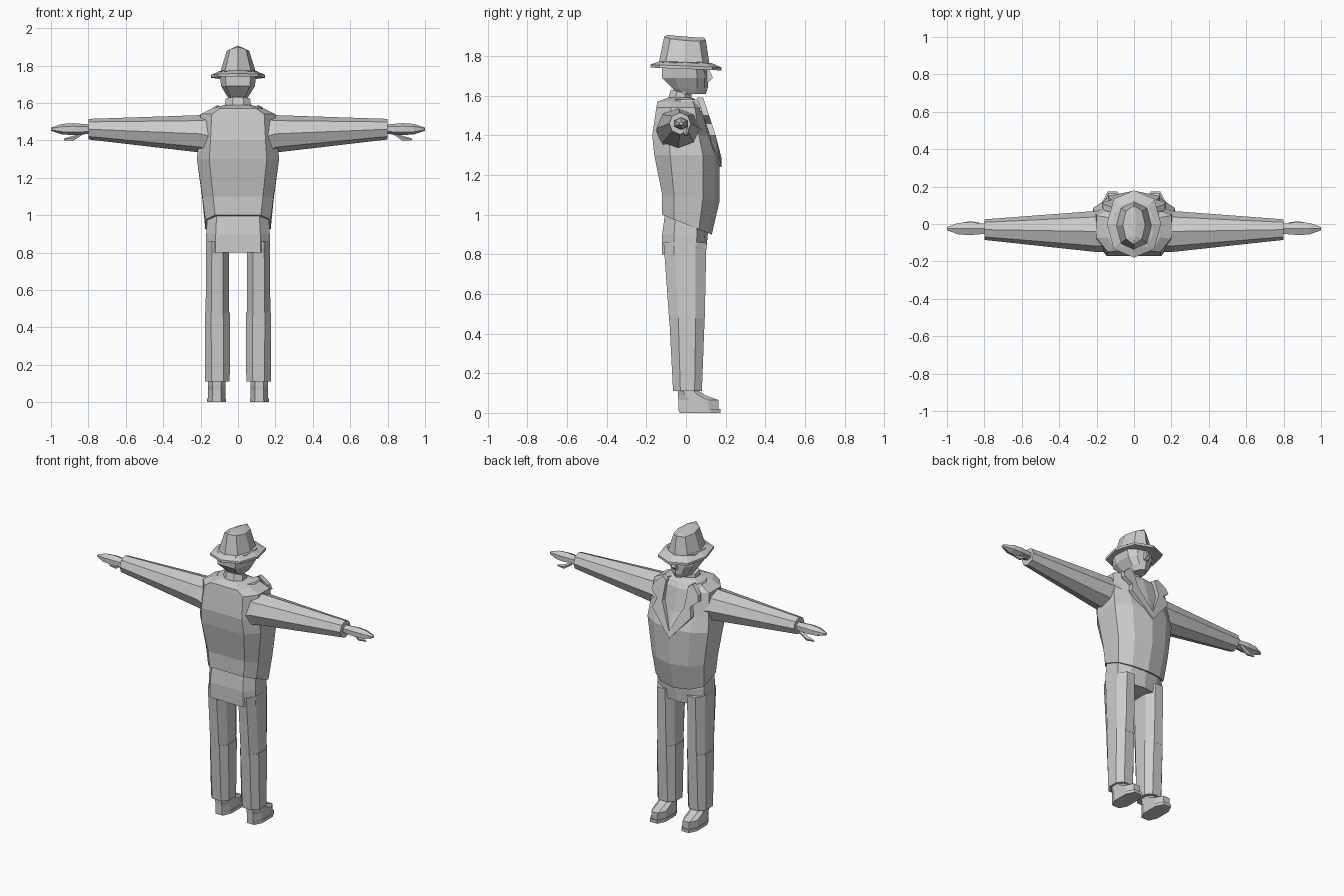
import bpy, bmesh
from math import sin, cos, pi, copysign

default_cube = bpy.data.objects.get("Cube")
if default_cube:
    bpy.data.objects.remove(default_cube)

# One plain colour for the whole figure
colour = (0.6, 0.6, 0.6, 1)
grey = bpy.data.materials.new("plain grey")
grey.use_nodes = True
grey.diffuse_color = colour
grey.node_tree.nodes["Principled BSDF"].inputs["Base Color"].default_value = colour


def loft(name, rings, side=1):
    """Skin equal-length point rings, cap both ends and place on one side."""
    bm = bmesh.new()
    loops = [[bm.verts.new((x * side, y, z)) for x, y, z in ring] for ring in rings]
    for lower, upper in zip(loops, loops[1:]):
        for i in range(len(lower)):
            bm.faces.new((lower[i - 1], lower[i], upper[i], upper[i - 1]))
    bm.faces.new(loops[0])
    bm.faces.new(loops[-1])
    bmesh.ops.recalc_face_normals(bm, faces=bm.faces)
    mesh = bpy.data.meshes.new(name)
    bm.to_mesh(mesh)
    bm.free()
    mesh.materials.append(grey)
    part = bpy.data.objects.new(name, mesh)
    bpy.context.collection.objects.link(part)


def polygon(sides, turn, boxy):
    """Unit polygon; boxy below one pushes its corners outward."""
    def swell(value):
        return copysign(abs(value) ** boxy, value)
    angles = [2 * pi * (i + turn) / sides for i in range(sides)]
    return [(swell(cos(a)), swell(sin(a))) for a in angles]


def level(z, radius, back, front, centre=0, sides=8, turn=0.5, boxy=1, slope=0, crest=0):
    """Ring around the z axis; slope lowers the front, crest lowers the sides."""
    middle, reach = (front + back) / 2, (front - back) / 2
    ring = []
    for u, v in polygon(sides, turn, boxy):
        x, y = centre + u * radius, middle + v * reach
        ring.append((x, y, z - slope * y - crest * abs(x)))
    return ring


def across(x, y, z, depth, height, sides=8):
    """Ring around the x axis, for sleeves and hands."""
    return [(x, y + v * depth, z + u * height) for u, v in polygon(sides, turn=0, boxy=1)]


def trunk(z, width, back, front, drop=0):
    """Symmetric ring with a flat back, flat sides and a pointed front."""
    half = [(0, back), (width * 0.7, back), (width, back / 2), (width, front / 2),
            (width * 0.6, front * 0.85), (0, front)]
    mirrored = [(-x, y) for x, y in half[-2:0:-1]]
    return [(x, y, z - drop * (y - back)) for x, y in half + mirrored]


# Jacket with a hem dipping to a point in front, full chest and square shoulders
loft("jacket", [
    trunk(z=1, width=0.175, back=-0.12, front=0.13, drop=0.4),
    trunk(z=1.1, width=0.19, back=-0.12, front=0.17, drop=0.1),
    trunk(z=1.3, width=0.22, back=-0.16, front=0.17),
    trunk(z=1.4, width=0.21, back=-0.17, front=0.13),
    trunk(z=1.54, width=0.2, back=-0.15, front=0.09),
    trunk(z=1.57, width=0.14, back=-0.145, front=0.07),
    trunk(z=1.59, width=0.07, back=-0.09, front=0.03)])

# Trouser seat
loft("trouser_seat", [
    trunk(z=0.8, width=0.17, back=-0.12, front=0.1),
    trunk(z=0.9, width=0.17, back=-0.12, front=0.11),
    trunk(z=1.05, width=0.16, back=-0.1, front=0.1)])

# Neck and sloping collar
loft("neck", [level(z, radius=0.05, back=-0.06, front=0.03) for z in (1.55, 1.65)])
loft("collar", [
    level(z=1.55, radius=0.08, back=-0.1, front=0.04, slope=0.2),
    level(z=1.61, radius=0.07, back=-0.08, front=0.03, slope=0.3)])

# Head narrowing to a forward jaw, with a wedge nose
loft("head", [
    trunk(z=1.61, width=0.04, back=-0.04, front=0.1),
    trunk(z=1.64, width=0.06, back=-0.07, front=0.11),
    trunk(z=1.69, width=0.09, back=-0.12, front=0.11),
    trunk(z=1.77, width=0.1, back=-0.12, front=0.105)])
loft("nose", [
    level(z=1.67, radius=0.02, back=0.08, front=0.12, sides=4),
    level(z=1.69, radius=0.02, back=0.08, front=0.145, sides=4),
    level(z=1.74, radius=0.01, back=0.08, front=0.12, sides=4)])

# Hat: thin drooping brim under a ridged crown
loft("hat_brim", [
    level(z, radius, -reach, reach, turn=0, boxy=0.85, slope=0.04)
    for z, radius, reach in ((1.74, 0.1, 0.13), (1.735, 0.145, 0.18),
                             (1.75, 0.145, 0.18), (1.77, 0.1, 0.13))])
loft("hat_crown", [
    level(z=1.75, radius=0.1, back=-0.14, front=0.12, turn=0, boxy=0.85),
    level(z=1.89, radius=0.06, back=-0.11, front=0.1, turn=0, slope=0.08, crest=0.2),
    level(z=1.9, radius=0.01, back=-0.09, front=0.09, turn=0, slope=0.08, crest=0.2)])

for side, tag in ((1, "_left"), (-1, "_right")):
    # Trouser leg: a narrower thigh tucked into the lower leg at the knee
    loft("thigh" + tag, [
        level(z=0.46, radius=0.067, back=-0.09, front=0.1, centre=0.11, boxy=0.8),
        level(z=0.86, radius=0.065, back=-0.12, front=0.11, centre=0.11, boxy=0.8)], side)
    loft("lower_leg" + tag, [
        level(z=0.11, radius=0.07, back=-0.07, front=0.085, centre=0.11, boxy=0.8),
        level(z=0.48, radius=0.072, back=-0.09, front=0.1, centre=0.11, boxy=0.8)], side)

    # Shoe: flat sole, low toe and raised ankle
    loft("shoe_sole" + tag, [
        level(z, radius=0.054, back=-0.04, front=0.18, centre=0.114, boxy=0.75)
        for z in (0, 0.02)], side)
    loft("shoe_upper" + tag, [
        level(z, radius=0.05, back=-0.045, front=toe, centre=0.114, boxy=0.8)
        for z, toe in ((0.01, 0.17), (0.065, 0.17), (0.09, 0.1), (0.13, 0.04))], side)

    # Sleeve flaring at the shoulder and tapering to the cuff
    loft("sleeve" + tag, [
        across(x=0.15, y=-0.03, z=1.42, depth=0.12, height=0.13),
        across(x=0.2, y=-0.04, z=1.435, depth=0.11, height=0.1),
        across(x=0.8, y=-0.03, z=1.46, depth=0.055, height=0.055)], side)

    # Pointed hand with a thumb hanging below it
    loft("hand" + tag, [
        across(x, y=-0.025, z=1.46, depth=depth, height=depth * 0.8, sides=6)
        for x, depth in ((0.78, 0.03), (0.88, 0.04), (0.94, 0.035), (1, 0.01))], side)
    loft("thumb" + tag, [
        across(x, y=0, z=z, depth=size, height=size, sides=5)
        for x, z, size in ((0.83, 1.44, 0.01), (0.88, 1.41, 0.015), (0.93, 1.405, 0.005))], side)

    # Notched lapel lying down the sloping chest
    outline = [(0, 1.24), (0.14, 1.4), (0.12, 1.46), (0.17, 1.5), (0.16, 1.54),
               (0.11, 1.59), (0.08, 1.57), (0.08, 1.45), (0, 1.29)]
    front = [(x, min(0.178, 0.1 + (1.55 - z) / 3), z) for x, z in outline]
    loft("lapel" + tag, [front, [(x, y - 0.03, z) for x, y, z in front]], side)

    # Shoulder yoke between collar and lapel
    loft("shoulder_yoke" + tag, [
        level(z=1.52, radius=0.06, back=-0.1, front=0.09, centre=0.12),
        level(z=1.58, radius=0.03, back=-0.06, front=0.07, centre=0.1)], side)

    # Eye set under the brow
    loft("eye" + tag, [
        level(z, radius=0.015, back=0.07, front=0.1, centre=0.045, sides=4)
        for z in (1.715, 1.735)], side)
